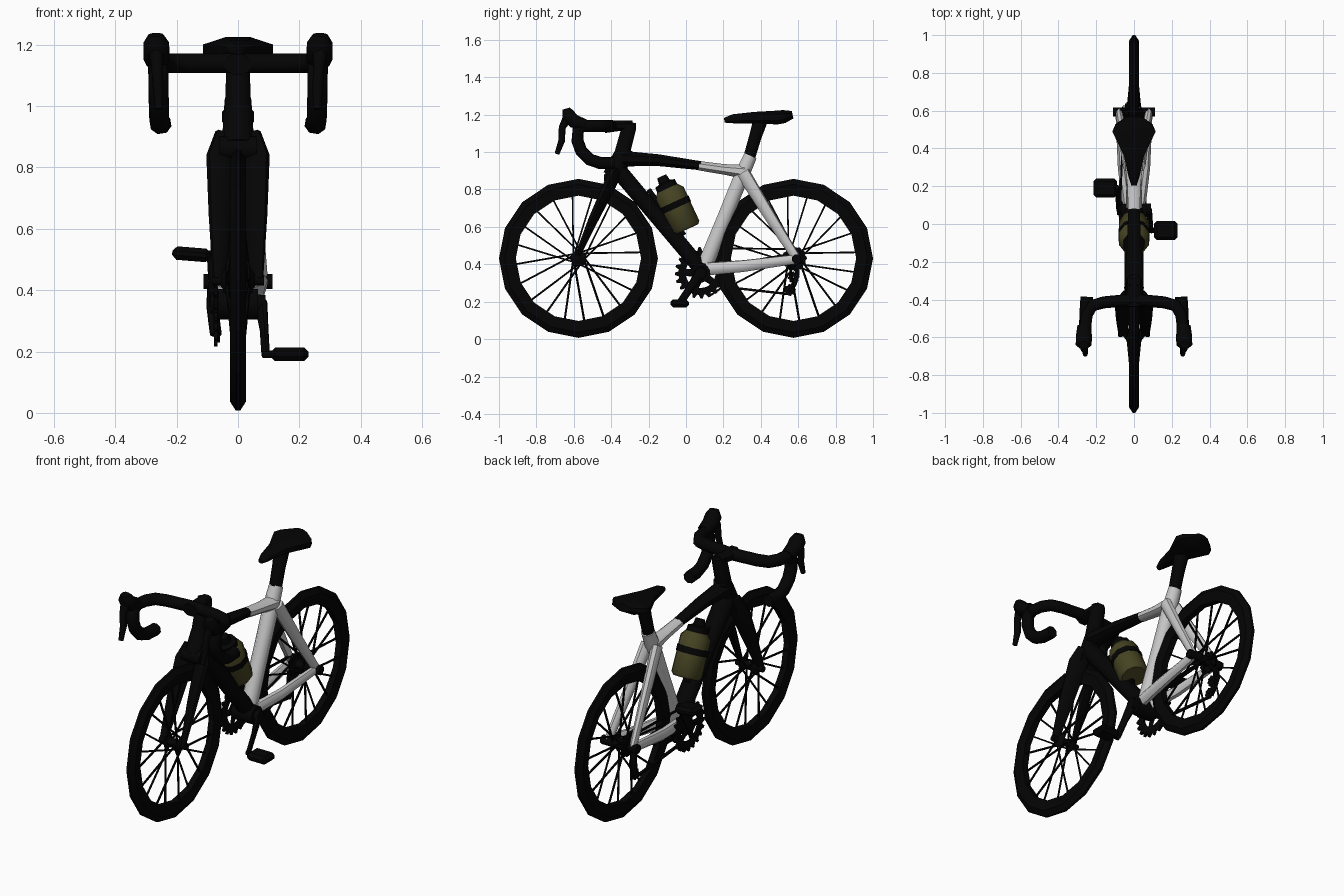
import bpy, bmesh, math
from mathutils import Vector, Matrix

cube = bpy.data.objects.get("Cube")
if cube:
    bpy.data.objects.remove(cube)


def material(name, rgb):
    m = bpy.data.materials.new(name)
    m.use_nodes = True
    m.diffuse_color = (*rgb, 1)
    m.node_tree.nodes["Principled BSDF"].inputs["Base Color"].default_value = (*rgb, 1)
    return m


BLACK = material("black", (0.0012, 0.0012, 0.0012))
LIGHT = material("pale_grey", (0.58, 0.58, 0.58))
OLIVE = material("olive", (0.06, 0.056, 0.016))
WHEEL_Y, WHEEL_Z, WHEEL_R = 0.575, 0.432, 0.425
BB = Vector((0, 0.078, 0.354))


def finish(name, bm, mat, angle=50):
    bmesh.ops.recalc_face_normals(bm, faces=bm.faces)
    me = bpy.data.meshes.new(name)
    bm.to_mesh(me)
    bm.free()
    me.materials.append(mat)
    ob = bpy.data.objects.new(name, me)
    bpy.context.collection.objects.link(ob)
    bpy.ops.object.select_all(action="DESELECT")
    ob.select_set(True)
    bpy.context.view_layer.objects.active = ob
    bpy.ops.object.shade_smooth_by_angle(angle=math.radians(angle))
    return ob


def add_tube(bm, pts, sides=8, wide=1.0):
    """Sweep a ring along points (x, y, z, radius, optional width factor)."""
    ps = [Vector(p[:3]) for p in pts]
    rings, q, prev = [], None, Vector((0, 0, 1))
    for i, p in enumerate(pts):
        t = (ps[min(i + 1, len(ps) - 1)] - ps[max(i - 1, 0)]).normalized()
        turn = prev.rotation_difference(t)
        q = turn @ q if q else turn
        prev = t
        w = p[4] if len(p) > 4 else wide
        ring = []
        for k in range(sides):
            a = math.tau * (k + 0.5) / sides
            off = Vector((math.cos(a) * p[3] * w, math.sin(a) * p[3], 0))
            ring.append(bm.verts.new(ps[i] + q @ off))
        rings.append(ring)
    for a, b in zip(rings, rings[1:]):
        for k in range(sides):
            n = (k + 1) % sides
            bm.faces.new((a[k], a[n], b[n], b[k]))
    bm.faces.new(rings[0])
    bm.faces.new(rings[-1])


def tube(name, pts, mat=BLACK, sides=8, wide=1.0):
    bm = bmesh.new()
    add_tube(bm, pts, sides, wide)
    return finish(name, bm, mat)


def pair(name, pts, mat=BLACK, sides=8, wide=1.0):
    for side, s in (("left", 1), ("right", -1)):
        tube(f"{name}_{side}", [(p[0] * s, *p[1:]) for p in pts], mat, sides, wide)


def box(name, center, size, tilt, bevel):
    bm = bmesh.new()
    bmesh.ops.create_cube(bm, size=1)
    bmesh.ops.scale(bm, vec=size, verts=bm.verts)
    bmesh.ops.bevel(bm, geom=bm.edges[:], offset=bevel, segments=1, affect="EDGES")
    bmesh.ops.transform(bm, matrix=Matrix.Translation(center) @ Matrix.Rotation(tilt, 4, "Y"), verts=bm.verts)
    return finish(name, bm, BLACK, 30)


def hoop(name, center, profile, n, tooth=0.0):
    """Revolve a closed (x, radius) profile about the x axis, with optional teeth."""
    bm = bmesh.new()
    c = Vector(center)
    rings = []
    rmid = sum(r for _, r in profile) / len(profile)
    for i in range(n):
        a = math.tau * i / n
        ring = []
        for x, r in profile:
            rr = r + (tooth if r > rmid and i % 4 < 2 else 0)
            ring.append(bm.verts.new(c + Vector((x, rr * math.cos(a), rr * math.sin(a)))))
        rings.append(ring)
    m = len(profile)
    for i in range(n):
        a, b = rings[i], rings[(i + 1) % n]
        for k in range(m):
            bm.faces.new((a[k], a[(k + 1) % m], b[(k + 1) % m], b[k]))
    return finish(name, bm, BLACK, 20)


# Wheels: faceted tyre and rim, hub, crossed spokes
for label, y in (("front", -WHEEL_Y), ("rear", WHEEL_Y)):
    c = Vector((0, y, WHEEL_Z))
    R = WHEEL_R
    hoop(label + "_tyre", c, [(0.007, R), (0.026, R - 0.03), (0.018, R - 0.09),
                              (-0.018, R - 0.09), (-0.026, R - 0.03), (-0.007, R)], 16)
    tube(label + "_hub", [(x, y, WHEEL_Z, r) for x, r in
         ((-0.06, 0.015), (-0.04, 0.042), (-0.028, 0.022), (0.028, 0.022), (0.04, 0.042), (0.06, 0.015))], sides=10)
    bm = bmesh.new()
    for i in range(20):
        a = math.tau * (i + 0.3) / 20
        h = a + (0.9 if i % 4 < 2 else -0.9)
        x = 0.036 if i % 2 else -0.036
        add_tube(bm, [(x, y + 0.032 * math.cos(h), WHEEL_Z + 0.032 * math.sin(h), 0.006),
                      (x * 0.15, y + 0.34 * math.cos(a), WHEEL_Z + 0.34 * math.sin(a), 0.006)], 4)
    finish(label + "_spokes", bm, BLACK)

# Frame tubes
tube("head_tube", [(0, -0.39, 0.87, 0.055), (0, -0.35, 0.96, 0.05), (0, -0.32, 1.02, 0.045)], sides=10)
tube("top_tube_front", [(0, -0.34, 0.965, 0.045), (0, -0.15, 0.957, 0.034), (0, 0.08, 0.927, 0.026)], wide=1.25)
tube("top_tube_rear", [(0, 0.07, 0.927, 0.027), (0, 0.2, 0.908, 0.03), (0, 0.31, 0.895, 0.04)], LIGHT, wide=1.25)
tube("down_tube", [(0, -0.36, 0.9, 0.048), (0, -0.12, 0.615, 0.046), (0, 0.085, 0.37, 0.044)], wide=1.15)
tube("seat_tube", [(0, 0.105, 0.4, 0.046), (0, 0.215, 0.67, 0.043), (0, 0.3, 0.88, 0.043), (0, 0.345, 0.98, 0.038)], LIGHT)
pair("seat_stay", [(0.03, 0.305, 0.89, 0.038), (0.052, 0.44, 0.67, 0.032), (0.078, 0.592, 0.43, 0.024)], LIGHT, wide=0.8)
pair("chain_stay", [(0.035, 0.11, 0.375, 0.036), (0.06, 0.3, 0.39, 0.033), (0.078, 0.592, 0.428, 0.026)], LIGHT, wide=0.8)
tube("bottom_bracket", [(-0.065, *BB.yz, 0.052), (0.065, *BB.yz, 0.052)], sides=12)
tube("rear_axle", [(-0.112, 0.592, 0.428, 0.026), (0.112, 0.592, 0.428, 0.026)])

# Fork
pair("fork_leg", [(0.03, -0.37, 0.9, 0.05), (0.053, -0.405, 0.83, 0.055), (0.057, -0.495, 0.64, 0.042),
                  (0.062, -0.585, 0.435, 0.022)], wide=0.55)
tube("fork_crown", [(-0.06, -0.4, 0.862, 0.042), (0.06, -0.4, 0.862, 0.042)])
tube("front_axle", [(-0.085, -0.58, WHEEL_Z, 0.018), (0.085, -0.58, WHEEL_Z, 0.018)])

# Seat post and saddle
tube("seat_post", [(0, 0.335, 0.96, 0.034), (0, 0.37, 1.08, 0.036), (0, 0.4, 1.175, 0.042)])
tube("saddle", [(0, 0.205, 1.17, 0.014, 1.1), (0, 0.25, 1.178, 0.026, 1.2), (0, 0.36, 1.183, 0.034, 1.7),
                (0, 0.49, 1.185, 0.04, 3.1), (0, 0.525, 1.19, 0.038, 2.8), (0, 0.57, 1.2, 0.022, 1.9)])

# Steerer, stem and drop handlebar
tube("steerer", [(0, -0.345, 0.98, 0.045), (0, -0.305, 1.13, 0.042), (0, -0.3, 1.16, 0.036)])
tube("stem", [(0, -0.285, 1.14, 0.03), (0, -0.36, 1.14, 0.03), (0, -0.435, 1.135, 0.036)], wide=1.3)
tube("handlebar_top", [(x, y, 1.14, 0.033) for x, y in
     ((-0.262, -0.57), (-0.25, -0.48), (-0.22, -0.432), (-0.16, -0.415), (0, -0.4),
      (0.16, -0.415), (0.22, -0.432), (0.25, -0.48), (0.262, -0.57))])
pair("handlebar_drop", [(x, y, z, 0.034) for x, y, z in
     ((0.262, -0.54, 1.14), (0.26, -0.576, 1.12), (0.259, -0.58, 1.06), (0.258, -0.56, 1.005),
      (0.257, -0.515, 0.96), (0.255, -0.46, 0.942), (0.25, -0.385, 0.942))])
pair("brake_hood", [(0.264, -0.54, 1.145, 0.033), (0.265, -0.6, 1.165, 0.04), (0.267, -0.63, 1.2, 0.039),
                    (0.268, -0.64, 1.232, 0.022)], wide=1.15)
pair("brake_lever", [(0.268, -0.625, 1.2, 0.028), (0.264, -0.662, 1.13, 0.019), (0.26, -0.665, 1.06, 0.018),
                     (0.258, -0.69, 0.99, 0.013)])

# Bottle and cage: rings along one leaning axis
base, axis = Vector((0, 0.002, 0.585)), Vector((0, -0.42, 0.907))


def along(rings):
    return [(*(base + axis * d), r) for d, r in rings]


tube("bottle", along([(0, 0.07), (0.015, 0.083), (0.215, 0.083), (0.245, 0.058)]), OLIVE, 10)
tube("bottle_cap", along([(0.238, 0.059), (0.272, 0.057), (0.28, 0.032), (0.315, 0.026)]), BLACK, 10)
tube("bottle_strap", along([(0.128, 0.087), (0.163, 0.087)]), BLACK, 10)
tube("cage_rail", [(0, -0.2, 0.8, 0.014), (0, -0.1, 0.66, 0.016), (0, -0.01, 0.555, 0.016)])

# Chainring with spider, cranks and pedals
hoop("chainring", (-0.073, *BB.yz), [(-0.006, 0.118), (0.006, 0.118), (0.006, 0.08), (-0.006, 0.08)], 80, 0.02)
for i in range(5):
    a = math.tau * i / 5 + 0.6
    tube(f"spider_arm_{i + 1}", [(-0.073, *BB.yz, 0.026),
         (-0.073, BB.y + 0.1 * math.cos(a), BB.z + 0.1 * math.sin(a), 0.016)], wide=0.4, sides=6)
for side, s, px in (("left", 1, 0.168), ("right", -1, -0.152)):
    end = Vector((0.09 * s, BB.y - 0.112 * s, BB.z - 0.163 * s))
    tube("crank_" + side, [(0.075 * s, *BB.yz, 0.032), (0.085 * s, *((BB + end) / 2).yz, 0.022), (*end, 0.021)], wide=0.6)
    tube("crank_bolt_" + side, [(0.05 * s, *BB.yz, 0.036), (0.09 * s, *BB.yz, 0.032)])
    tube("pedal_axle_" + side, [(0.08 * s, *end.yz, 0.014), (px, *end.yz, 0.014)])
    box("pedal_" + side, (px, *end.yz), (0.125, 0.1, 0.044), 0.08 if s < 0 else 0, 0.015)

# Cassette, derailleur and chain
for i, r in enumerate((0.06, 0.052, 0.044, 0.036)):
    hoop(f"sprocket_{i + 1}", (-0.036 - i * 0.008, 0.58, 0.43),
         [(-0.003, r), (0.003, r), (0.003, 0.015), (-0.003, 0.015)], 48, 0.006)
tube("derailleur_body", [(-0.082, 0.592, 0.42, 0.018), (-0.086, 0.595, 0.35, 0.018), (-0.078, 0.58, 0.3, 0.02),
                         (-0.072, 0.555, 0.255, 0.02)], wide=0.7)
for name, y, z in (("upper_pulley", 0.575, 0.33), ("lower_pulley", 0.555, 0.262)):
    hoop(name, (-0.065, y, z), [(-0.006, 0.026), (0.006, 0.026), (0.006, 0.006), (-0.006, 0.006)], 32, 0.006)
tube("chain_upper", [(-0.073, 0.1, 0.485, 0.007), (-0.055, 0.58, 0.482, 0.007)], sides=4)
tube("chain_lower", [(-0.073, 0.12, 0.228, 0.008), (-0.073, 0.2, 0.28, 0.009), (-0.065, 0.555, 0.24, 0.009)], sides=4)
